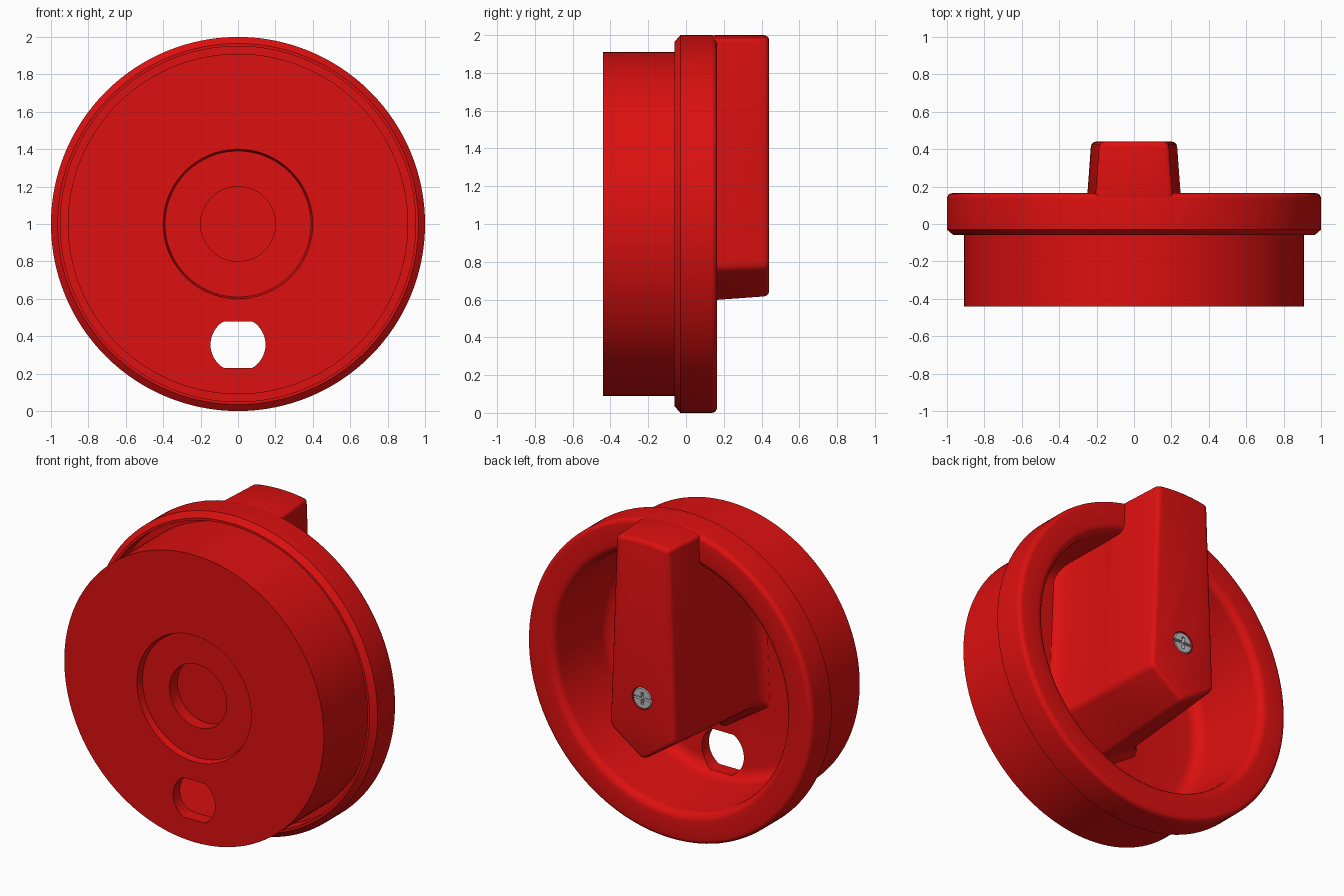
import bpy, bmesh, math
from mathutils import Vector

if "Cube" in bpy.data.objects:
    bpy.data.objects.remove(bpy.data.objects["Cube"])


def material(name, colour):
    m = bpy.data.materials.new(name)
    m.use_nodes = True
    m.diffuse_color = colour
    m.node_tree.nodes["Principled BSDF"].inputs["Base Color"].default_value = colour
    return m


RED = material("red plastic", (0.72, 0.005, 0.005, 1))
STEEL = material("screw steel", (0.52, 0.52, 0.52, 1))


def finish(name, bm, mat):
    bmesh.ops.remove_doubles(bm, verts=bm.verts, dist=1e-5)
    bmesh.ops.recalc_face_normals(bm, faces=bm.faces)
    mesh = bpy.data.meshes.new(name)
    bm.to_mesh(mesh)
    bm.free()
    ob = bpy.data.objects.new(name, mesh)
    bpy.context.collection.objects.link(ob)
    mesh.materials.append(mat)
    return ob


def activate(ob):
    bpy.ops.object.select_all(action="DESELECT")
    ob.select_set(True)
    bpy.context.view_layer.objects.active = ob


def cut(ob, cutter):
    mod = ob.modifiers.new("cut", "BOOLEAN")
    mod.operation = "DIFFERENCE"
    mod.solver = "EXACT"
    mod.object = cutter
    activate(ob)
    bpy.ops.object.modifier_apply(modifier=mod.name)
    bpy.data.objects.remove(cutter)


def smooth(ob):
    activate(ob)
    bpy.ops.object.shade_smooth_by_angle(angle=math.radians(32))


def loft(name, layers, mat):
    """Skin a stack of (y, outline) layers, outline being (x, z) points."""
    bm = bmesh.new()
    rings = [[bm.verts.new((x, y, z)) for x, z in pts] for y, pts in layers]
    n = len(rings[0])
    for a, b in zip(rings, rings[1:]):
        for i in range(n):
            j = (i + 1) % n
            bm.faces.new((a[i], a[j], b[j], b[i]))
    bm.faces.new(rings[0])
    bm.faces.new(rings[-1])
    return finish(name, bm, mat)


def circle(r, z=1.0, n=48, flat=9.0):
    angles = [2 * math.pi * i / n for i in range(n)]
    return [(r * math.cos(a), z + max(-flat, min(flat, r * math.sin(a)))) for a in angles]


def prism(name, pts, y0, y1, mat=RED):
    return loft(name, [(y0, pts), (y1, pts)], mat)


def arc(cr, cy, r, start, end, n=5):
    out = []
    for i in range(n + 1):
        a = math.radians(start + (end - start) * i / n)
        out.append((cr + r * math.cos(a), cy + r * math.sin(a)))
    return out


# Hollow cap: one turned profile (radius, y) with front recesses, seal groove and rim
profile = [(0, -0.32), (0.2, -0.32), (0.2, -0.40), (0.39, -0.40), (0.4, -0.44),
           (0.91, -0.44), (0.91, 0.04), (0.95, 0.04), (0.95, -0.06),
           (0.965, -0.06), (1, -0.03)]
profile += arc(0.97, 0.135, 0.03, 0, 90)
profile += arc(0.86, 0.115, 0.05, 90, 180)
profile += arc(0.72, -0.29, 0.08, 0, -90)
profile += [(0.26, -0.37), (0.24, -0.28), (0, -0.28)]
bm = bmesh.new()
verts = [bm.verts.new((r, y, 1)) for r, y in profile]
edges = [bm.edges.new(pair) for pair in zip(verts, verts[1:])]
bmesh.ops.spin(bm, geom=verts + edges, cent=(0, 0, 1), axis=(0, 1, 0),
               angle=2 * math.pi, steps=128, use_duplicate=False)
cap = finish("cap_body", bm, RED)

# Through hole with flat top and bottom
cut(cap, prism("hole_cutter", circle(0.147, 0.355, flat=0.125), -0.6, -0.2))
smooth(cap)


def rounded(p, a, b, t=0.03, n=4):
    p, a, b = Vector(p), Vector(a), Vector(b)
    s, e = p + (a - p).normalized() * t, p + (b - p).normalized() * t
    out = []
    for i in range(n + 1):
        k = i / n
        out.append(tuple(s * (1 - k) ** 2 + p * 2 * k * (1 - k) + e * k * k))
    return out


def handle_outline(d, radius):
    """Pointer shape grown outward by d, its top following the cap's edge."""
    top, mid = 0.185 + d, 0.23 + d
    xs = [top * (1 - i / 5) for i in range(11)]
    crest = [(x, 1 + math.sqrt(radius ** 2 - x * x)) for x in xs]
    corners = {"mid_l": (mid, 0.77 - d * 0.4), "tip": (0, 0.61 - d),
               "mid_r": (-mid, 0.77 - d * 0.4)}
    left, tip, right = corners.values()
    pts = rounded(crest[0], left, crest[1], 0.02) + crest[1:-1]
    pts += rounded(crest[-1], crest[-2], right, 0.02)
    pts += rounded(right, crest[-1], tip)
    pts += rounded(tip, right, left)
    pts += rounded(left, tip, crest[0])
    return pts


# Grip handle: drafted sides, rounded back edge, flared foot on the cap floor
stations = [(0.44, -0.025, 0.975), (0.436, -0.012, 0.988), (0.427, -0.003, 0.996),
            (0.412, 0.002, 1), (0.165, 0.02, 1), (0.13, 0.022, 0.998),
            (0.06, 0.028, 0.97), (0.05, 0.028, 0.87), (-0.27, 0.05, 0.87),
            (-0.31, 0.057, 0.87), (-0.34, 0.069, 0.87), (-0.36, 0.083, 0.87),
            (-0.373, 0.105, 0.87), (-0.385, 0.105, 0.87)]
handle = loft("grip_handle", [(y, handle_outline(d, r)) for y, d, r in stations], RED)
cut(handle, prism("hub_cutter", circle(0.22), -0.6, -0.3))
cut(handle, prism("screw_pocket_cutter", circle(0.07), 0.405, 0.6))
smooth(handle)

# Screw head with a long slot and a short cross slot
screw = loft("screw_head", [(0.40, circle(0.067)), (0.433, circle(0.067)),
                            (0.439, circle(0.061))], STEEL)
for half_x, half_z in ((0.08, 0.008), (0.009, 0.038)):
    slot = [(half_x, 1 + half_z), (-half_x, 1 + half_z),
            (-half_x, 1 - half_z), (half_x, 1 - half_z)]
    cut(screw, prism("slot_cutter", slot, 0.42, 0.5, STEEL))
smooth(screw)
